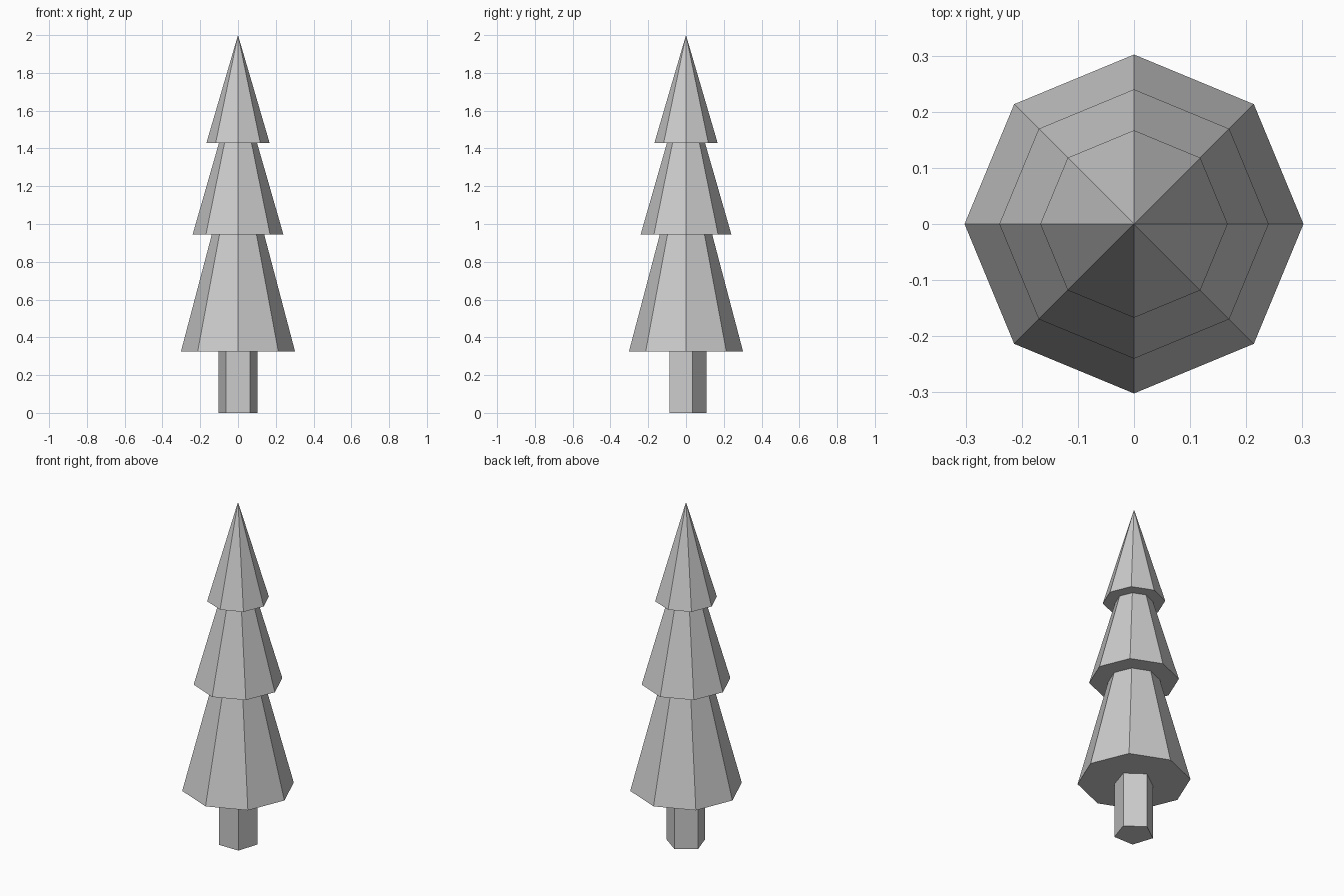
import bpy
from math import pi

cube = bpy.data.objects.get("Cube")
if cube:
    bpy.data.objects.remove(cube, do_unlink=True)

# One plain grey for the whole tree
grey = bpy.data.materials.new("plain grey")
grey.use_nodes = True
colour = (0.6, 0.6, 0.6, 1)
grey.diffuse_color = colour
grey.node_tree.nodes["Principled BSDF"].inputs["Base Color"].default_value = colour


def tapered(name, sides, radius, top_radius, bottom, top, turn=0):
    """Flat-sided upright cone or prism between two heights."""
    bpy.ops.mesh.primitive_cone_add(
        vertices=sides, radius1=radius, radius2=top_radius,
        depth=top - bottom, location=(0, 0, (bottom + top) / 2),
        rotation=(0, 0, turn))
    part = bpy.context.object
    part.name = name
    part.data.materials.append(grey)
    return part


# Five-sided trunk, one corner towards the back
trunk = tapered("trunk", 5, 0.108, 0.108, 0, 0.325)
corner = max(trunk.data.vertices, key=lambda v: v.co.y).co
trunk.rotation_euler.z = pi if abs(corner.x) > 0.01 else 0

# Three eight-sided foliage tiers, each tip hidden in the tier above
tiers = [("lower_foliage", 0.302, 0.325, 1.47),
         ("middle_foliage", 0.24, 0.945, 1.78),
         ("top_foliage", 0.167, 1.43, 2.0)]
for name, radius, bottom, tip in tiers:
    tapered(name, 8, radius, 0, bottom, tip)
